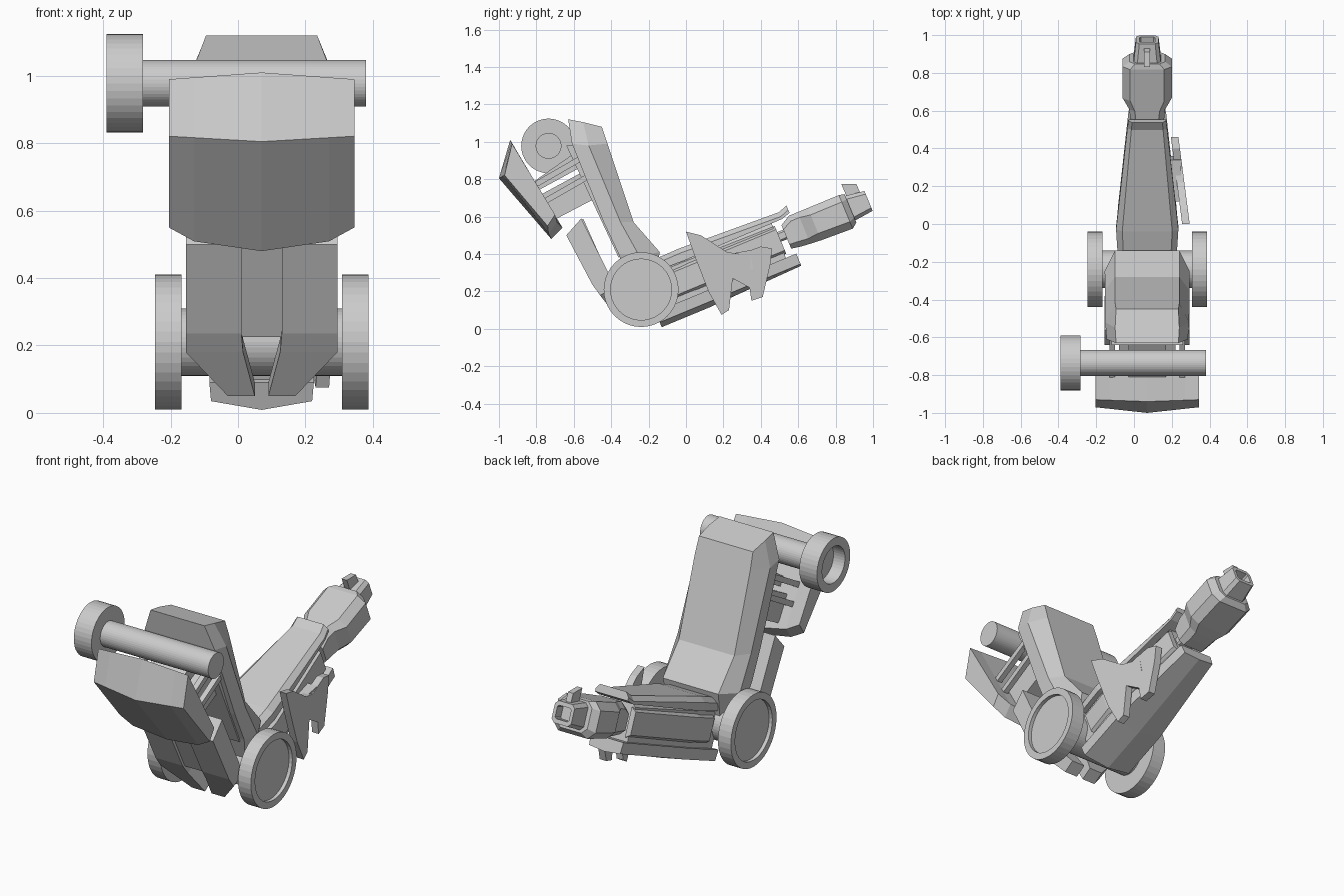
import bpy, bmesh, math
from mathutils import Vector

CX = 0.07                       # centre line of the machine
HUB = (-0.24, 0.21)             # main pivot (y, z)
DY, DZ = math.cos(math.radians(22.5)), math.sin(math.radians(22.5))

grey = bpy.data.materials.new("light_grey")
grey.diffuse_color = (0.6, 0.6, 0.6, 1)


def loft(name, rings):
    """Skin a list of equal rings and cap both ends."""
    bm = bmesh.new()
    rows = [[bm.verts.new(p) for p in r] for r in rings]
    n = len(rows[0])
    for a, b in zip(rows, rows[1:]):
        for i in range(n):
            j = (i + 1) % n
            bm.faces.new((a[i], a[j], b[j], b[i]))
    bm.faces.new(rows[0])
    bm.faces.new(rows[-1])
    bmesh.ops.recalc_face_normals(bm, faces=bm.faces)
    me = bpy.data.meshes.new(name)
    bm.to_mesh(me)
    bm.free()
    me.materials.append(grey)
    ob = bpy.data.objects.new(name, me)
    bpy.context.collection.objects.link(ob)
    return ob


def lathe(name, centre, profile, n=40):
    """Turned part about an x axis; profile is (x, radius)."""
    y, z = centre
    loft(name, [[(x, y + r * math.cos(2 * math.pi * i / n), z + r * math.sin(2 * math.pi * i / n))
                 for i in range(n)] for x, r in profile])


def slab(name, outline, x0, x1, lean=0.0):
    """Side outline (y, z) extruded in x, optionally leaning with y."""
    loft(name, [[(x + lean * y, y, z) for y, z in outline] for x in (x0, x1)])


def boom(name, sections):
    """Loft along the boom axis; sections are (s, [(x offset, height)])."""
    loft(name, [[(CX + x, HUB[0] + s * DY - t * DZ, HUB[1] + s * DZ + t * DY) for x, t in pts]
                for s, pts in sections])


def octagon(w, lo, hi, c):
    """Rectangle section with cut corners."""
    return [(-w, lo + c), (-w + c, lo), (w - c, lo), (w, lo + c),
            (w, hi - c), (w - c, hi), (-w + c, hi), (-w, hi - c)]


# main wheels and axle
for side, name in ((-1, "left_wheel"), (1, "right_wheel")):
    lathe(name, HUB, [(CX + side * d, r) for d, r in
                      ((0.238, 0.2), (0.317, 0.2), (0.317, 0.163), (0.297, 0.163))])
lathe("axle", HUB, [(-0.18, 0.1), (0.32, 0.1)])

# upper cross tube with end drum
TOP = (-0.735, 0.978)
lathe("cross_tube", TOP, [(-0.3, 0.069), (0.38, 0.069)])
lathe("tube_drum", TOP, [(-0.282, 0.146), (-0.39, 0.146), (-0.39, 0.1), (-0.32, 0.1)])

# front shield, ridged along its centre
shield = []
for dx in (-0.275, -0.2, 0, 0.2, 0.275):
    k = abs(dx) / 0.275
    low = 0.48 + 0.04 * k + (0.03 if k > 0.9 else 0)
    shield.append([(CX + dx, -1.0 + 0.03 * k, 0.805 + 0.016 * k),
                   (CX + dx, -0.94 + 0.01 * k, 1.01 - 0.02 * k),
                   (CX + dx, -0.66 - 0.04 * k, low + 0.06),
                   (CX + dx, -0.72 - 0.02 * k, low)])
loft("shield", shield)

# upright column with chamfered back and top
def column_ring(front, mid, back, w_front, w_mid, w_back):
    half = [(w_front, front), (w_mid, mid), (w_back, back)]
    pts = half + [(-w, p) for w, p in reversed(half)]
    return [(CX + w, p[0], p[1]) for w, p in pts]

loft("column", [
    column_ring((-0.63, 1.12), (-0.55, 1.105), (-0.45, 1.08), 0.165, 0.17, 0.165),
    column_ring((-0.61, 0.99), (-0.52, 0.98), (-0.42, 0.99), 0.215, 0.222, 0.17),
    column_ring((-0.44, 0.57), (-0.35, 0.57), (-0.28, 0.57), 0.22, 0.224, 0.17),
    column_ring((-0.36, 0.40), (-0.25, 0.39), (-0.14, 0.41), 0.22, 0.225, 0.17),
    column_ring((-0.31, 0.26), (-0.24, 0.25), (-0.17, 0.26), 0.19, 0.19, 0.16)])
# thin plate on the front of the column
slab("column_plate", [(-0.64, 0.98), (-0.60, 0.98), (-0.32, 0.40), (-0.36, 0.38)],
     CX - 0.19, CX + 0.19)

# mounting block and rods between shield and column
slab("mount_block", [(-0.75, 0.63), (-0.69, 0.59), (-0.48, 0.70), (-0.55, 0.84), (-0.79, 0.71)],
     CX - 0.15, CX + 0.15)
slab("upper_mount", [(-0.81, 0.79), (-0.79, 0.74), (-0.57, 0.86), (-0.61, 0.93)],
     CX - 0.1, CX + 0.1)
for i, dx in enumerate((-0.185, -0.06, 0.06, 0.185)):
    for j, (y, z) in enumerate(((-0.82, 0.78), (-0.77, 0.69))):
        slab(f"mount_rod_{i}_{j}", [(y, z), (y + 0.015, z - 0.026), (y + 0.255, z + 0.112),
                                    (y + 0.24, z + 0.138)], CX + dx - 0.015, CX + dx + 0.015)

# lower guard: two prongs and a centre panel
for side, name in ((-1, "left_prong"), (1, "right_prong")):
    loft(name, [[(CX + side * a, y0, z0), (CX + side * b, y0, z0),
                 (CX + side * b, y1, z1), (CX + side * a, y1, z1)]
                for a, b, y0, z0, y1, z1 in (
                    (0.06, 0.225, -0.64, 0.50, -0.56, 0.59),
                    (0.06, 0.225, -0.50, 0.235, -0.42, 0.31),
                    (0.055, 0.225, -0.46, 0.18, -0.38, 0.22),
                    (0.02, 0.10, -0.36, 0.05, -0.30, 0.09))])
slab("guard_panel", [(-0.62, 0.50), (-0.55, 0.59), (-0.42, 0.30), (-0.48, 0.225)],
     CX - 0.062, CX + 0.062)

# boom: top cover, core and ridged belly plate
def cover(w, lo, hi):
    return [(-w, lo), (w, lo), (w, hi - 0.025), (w * 0.8, hi), (-w * 0.8, hi), (-w, hi - 0.025)]

boom("boom_cover", [(0.1, cover(0.155, 0.06, 0.122)), (0.27, cover(0.165, 0.055, 0.125)),
                    (0.84, cover(0.105, 0.06, 0.1)), (0.89, cover(0.1, 0.075, 0.118))])
boom("boom_core", [(0.05, octagon(0.13, -0.16, 0.07, 0.02)), (0.25, octagon(0.14, -0.16, 0.07, 0.02)),
                   (0.78, octagon(0.085, -0.16, 0.06, 0.02))])

def belly(w, drop):
    return [(-w, -0.20), (0, -0.20 - drop), (w, -0.20), (w + 0.005, -0.14), (-w - 0.005, -0.14)]

boom("belly_plate", [(0.025, belly(0.15, 0.028)), (0.3, belly(0.15, 0.028)),
                     (0.84, belly(0.095, 0.01))])
# raised side rails along the boom
for side, name in ((-1, "left_rail"), (1, "right_rail")):
    boom(name, [(s, [(side * (w - 0.03), -0.12), (side * w, -0.10), (side * w, 0.02),
                     (side * (w - 0.03), 0.04)]) for s, w in ((0.12, 0.15), (0.28, 0.158), (0.79, 0.1))])
boom("boom_joint", [(0.75, octagon(0.05, -0.05, 0.005, 0.01)), (0.86, octagon(0.05, -0.05, 0.005, 0.01))])

# forearm, stepped out in the middle
boom("forearm", [(0.825, octagon(0.085, -0.105, 0.03, 0.025)), (0.88, octagon(0.09, -0.115, 0.062, 0.03)),
                 (0.93, octagon(0.095, -0.12, 0.062, 0.03)), (0.99, octagon(0.13, -0.125, 0.062, 0.04)),
                 (1.17, octagon(0.13, -0.132, 0.062, 0.04)), (1.20, octagon(0.095, -0.11, 0.055, 0.03))])
# hollow tip
boom("tip", [(1.17, octagon(0.075, -0.1, 0.05, 0.02)), (1.305, octagon(0.06, -0.085, 0.03, 0.018)),
             (1.305, octagon(0.042, -0.062, 0.008, 0.008)), (1.25, octagon(0.042, -0.062, 0.008, 0.008))])
slab("tip_fin", [(0.83, 0.775), (0.91, 0.775), (0.94, 0.71), (0.87, 0.68)], CX - 0.016, CX + 0.016)

# forked plate on the right of the boom
fork = [(0.0, 0.52), (0.08, 0.50), (0.22, 0.41), (0.29, 0.40), (0.40, 0.44), (0.46, 0.43),
        (0.45, 0.34), (0.41, 0.17), (0.35, 0.15), (0.34, 0.22), (0.25, 0.27), (0.23, 0.10),
        (0.19, 0.075), (0.12, 0.20), (0.05, 0.38)]
slab("fork_plate", fork, 0.255, 0.295, -0.13)
slab("fork_bracket", [(0.12, 0.38), (0.34, 0.42), (0.36, 0.32), (0.15, 0.27)], 0.16, 0.25)
